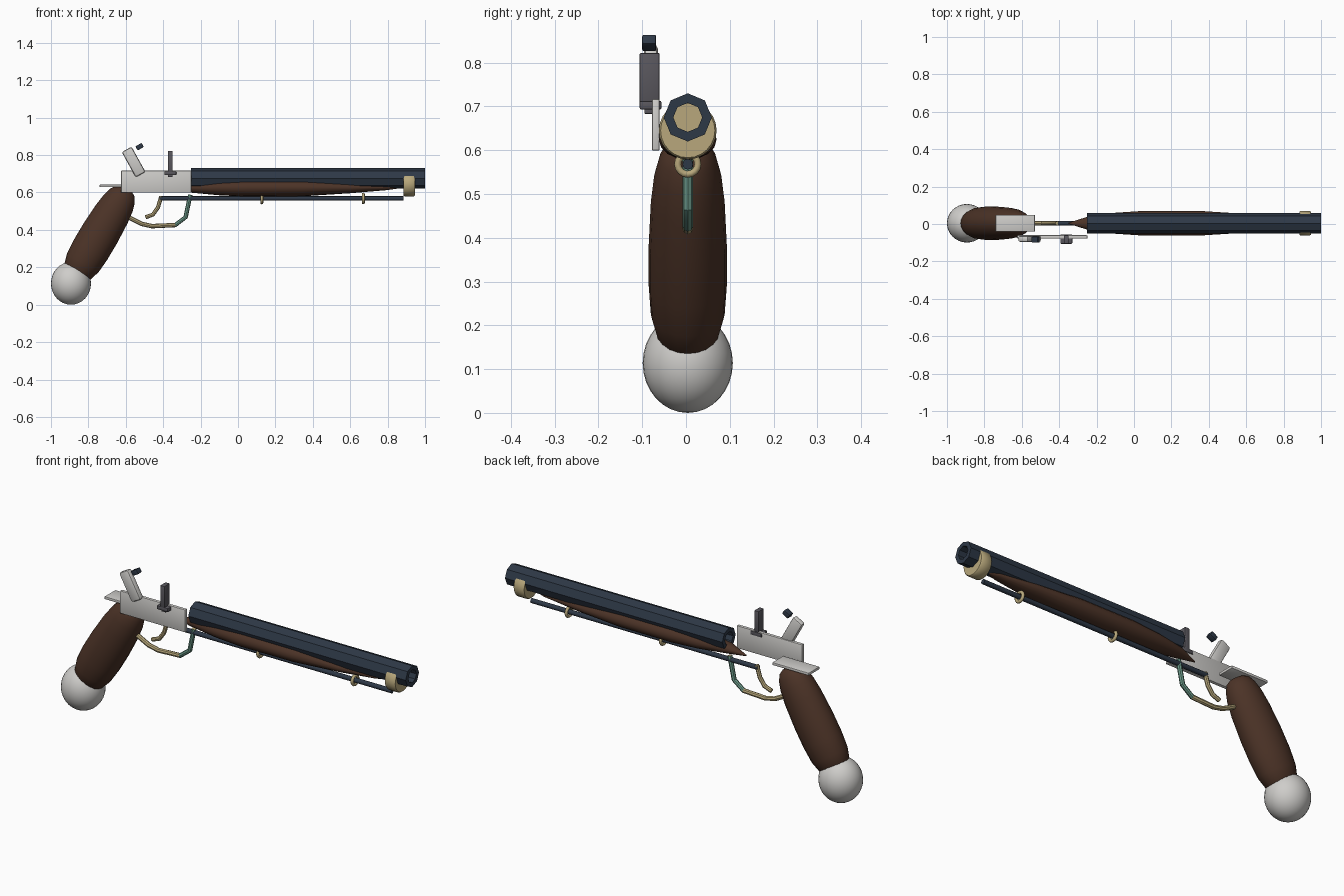
import bpy, bmesh, math
from mathutils import Vector, Matrix

if "Cube" in bpy.data.objects:
    bpy.data.objects.remove(bpy.data.objects["Cube"], do_unlink=True)


def material(name, r, g, b):
    m = bpy.data.materials.new(name)
    m.use_nodes = True
    m.diffuse_color = (r, g, b, 1)
    m.node_tree.nodes["Principled BSDF"].inputs["Base Color"].default_value = (r, g, b, 1)
    return m


BLUE = material("blued steel", 0.027, 0.04, 0.062)
WOOD = material("dark wood", 0.072, 0.033, 0.02)
SILVER = material("pale silver", 0.62, 0.61, 0.59)
BRASS = material("brass", 0.48, 0.39, 0.2)
TEAL = material("tarnished brass", 0.15, 0.32, 0.25)
GREY = material("grey steel", 0.1, 0.095, 0.11)
MID_Y = 0.004


def finish(name, bm, mats, smooth=None):
    bmesh.ops.recalc_face_normals(bm, faces=bm.faces)
    me = bpy.data.meshes.new(name)
    bm.to_mesh(me)
    bm.free()
    for m in mats:
        me.materials.append(m)
    if smooth:
        for p in me.polygons:
            p.use_smooth = True
        me.set_sharp_from_angle(angle=math.radians(smooth))
    ob = bpy.data.objects.new(name, me)
    bpy.context.collection.objects.link(ob)
    return ob


def ellipse(centre, u, v, n):
    """Ring of points around centre, spanned by half-axes u and v."""
    return [Vector(centre) + u * math.cos(i * math.tau / n) + v * math.sin(i * math.tau / n)
            for i in range(n)]


def loft(name, rings, mats, smooth=None, closed=False, rule=None):
    """Skin rings of equal length; cap the ends or join last to first."""
    bm = bmesh.new()
    vs = [[bm.verts.new(p) for p in ring] for ring in rings]
    n = len(vs[0])
    pairs = list(zip(vs, vs[1:]))
    if closed:
        pairs.append((vs[-1], vs[0]))
    else:
        bm.faces.new(vs[0])
        bm.faces.new(vs[-1])
    for k, (a, b) in enumerate(pairs):
        for i in range(n):
            j = (i + 1) % n
            f = bm.faces.new((a[i], a[j], b[j], b[i]))
            f.material_index = rule(k) if rule else 0
    return finish(name, bm, mats, smooth)


def rod_x(x, r, z, n):
    return ellipse((x, MID_Y, z), Vector((0, 0, r)), Vector((0, r, 0)), n)


def sweep(name, path, r, mats, rule=None):
    """Eight-sided bar along a path in the xz plane."""
    pts = [Vector((x, MID_Y, z)) for x, z in path]
    rings = []
    for i, p in enumerate(pts):
        t = (pts[min(i + 1, len(pts) - 1)] - pts[max(i - 1, 0)]).normalized()
        side = Vector((-t.z, 0, t.x))
        rings.append(ellipse(p, side * r, Vector((0, r, 0)), 8))
    return loft(name, rings, mats, 35, rule=rule)


def box(name, centre, size, mat, tilt=0, bevel=0.004):
    bm = bmesh.new()
    bmesh.ops.create_cube(bm, size=1)
    bmesh.ops.scale(bm, vec=size, verts=bm.verts)
    bmesh.ops.bevel(bm, geom=bm.edges[:], offset=bevel, segments=2, affect='EDGES', profile=0.5)
    rot = Matrix.Rotation(math.radians(tilt), 4, 'Y')
    bmesh.ops.transform(bm, matrix=Matrix.Translation(centre) @ rot, verts=bm.verts)
    return finish(name, bm, [mat], 35)


# Barrel: open octagonal tube, with a brass muzzle band through its bore
loft("barrel", [rod_x(x, r, 0.675, 8) for x, r in
                ((-0.25, 0.055), (1, 0.055), (1, 0.033), (-0.25, 0.033))], [BLUE], closed=True)
loft("muzzle_band", [rod_x(x, r, 0.645, 24) for x, r in
                     ((0.885, 0.062), (0.89, 0.066), (0.94, 0.066), (0.945, 0.062))], [BRASS], 50)

# Ramrod and the rings that carry it
loft("ramrod", [rod_x(x, 0.012, 0.568, 12) for x in (-0.42, 0.885)], [BLUE], 40)
for label, x in (("rear", 0.127), ("front", 0.67)):
    rings = []
    for i in range(16):
        a = i * math.tau / 16
        out = Vector((0, math.sin(a), math.cos(a)))
        rings.append(ellipse(Vector((x, MID_Y, 0.568)) + out * 0.023, out * 0.008,
                             Vector((0.008, 0, 0)), 8))
    loft(label + "_ramrod_ring", rings, [BRASS], 60, closed=True)

# Fore stock: x, half width, half height
stock = ((-0.35, 0.003, 0.003), (-0.25, 0.034, 0.026), (-0.1, 0.056, 0.04), (0.05, 0.066, 0.047),
         (0.35, 0.066, 0.045), (0.6, 0.05, 0.029), (0.8, 0.025, 0.012), (0.86, 0.003, 0.003))
loft("fore_stock", [ellipse((x, MID_Y, 0.612 if x < -0.3 else 0.625), Vector((0, w, 0)),
                            Vector((0, 0, h)), 16) for x, w, h in stock], [WOOD], 40)

# Grip: rounded profile swept along a leaning axis
axis = Vector((0.511, 0, 0.86))
across = Vector((0.86, 0, -0.511))
base = Vector((-0.85, MID_Y, 0.19))
grip = ((-0.06, 0.045), (-0.02, 0.08), (0.04, 0.098), (0.12, 0.104), (0.22, 0.104),
        (0.34, 0.098), (0.41, 0.089), (0.455, 0.076), (0.485, 0.058), (0.498, 0.035))
loft("grip", [ellipse(base + axis * t, across * r, Vector((0, r * 0.86, 0)), 20)
              for t, r in grip], [WOOD], 50)

# Round pommel
bm = bmesh.new()
bmesh.ops.create_uvsphere(bm, u_segments=32, v_segments=16, radius=1)
bmesh.ops.scale(bm, vec=(0.107, 0.103, 0.114), verts=bm.verts)
bmesh.ops.translate(bm, vec=(-0.893, MID_Y, 0.114), verts=bm.verts)
finish("pommel", bm, [SILVER], 60)

# Trigger guard, tarnished toward the front, and trigger
sweep("trigger_guard", ((-0.58, 0.465), (-0.515, 0.432), (-0.46, 0.42), (-0.335, 0.426),
                        (-0.28, 0.468), (-0.255, 0.588)), 0.012, [BRASS, TEAL],
      rule=lambda k: int(k >= 3))
sweep("trigger", ((-0.41, 0.58), (-0.428, 0.52), (-0.455, 0.482), (-0.495, 0.467)),
      0.011, [BRASS])

# Lock: side plate, tang, hammer with flint, and striking plate
box("lock_plate", (-0.437, -0.069, 0.658), (0.376, 0.018, 0.118), SILVER)
box("tang_plate", (-0.635, MID_Y, 0.635), (0.21, 0.09, 0.014), SILVER, bevel=0.003)
box("hammer", (-0.558, -0.08, 0.763), (0.06, 0.032, 0.154), SILVER, -29, 0.01)
box("flint", (-0.526, -0.084, 0.845), (0.038, 0.032, 0.025), BLUE, -30)
box("striking_plate", (-0.362, -0.083, 0.765), (0.026, 0.046, 0.115), GREY)
box("striker_foot", (-0.362, -0.081, 0.703), (0.064, 0.05, 0.02), GREY)
box("striker_peg", (-0.362, -0.086, 0.69), (0.026, 0.018, 0.014), GREY, bevel=0.002)
